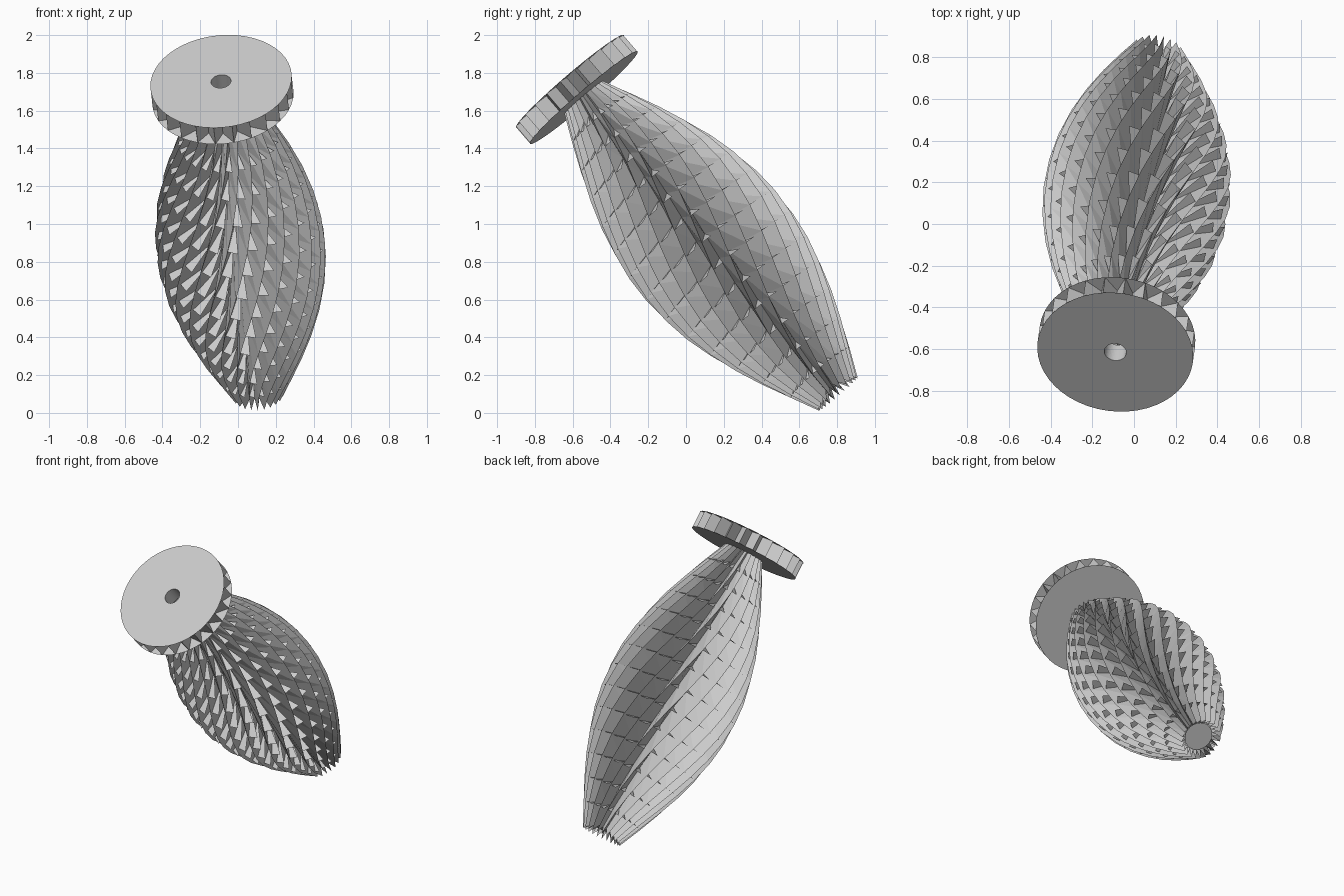
import bpy, bmesh
from math import sin, cos, pi, radians
from mathutils import Vector, Matrix

cube = bpy.data.objects.get("Cube")
if cube:
    bpy.data.objects.remove(cube, do_unlink=True)

BLADES = 24
STEPS = 14
LENGTH = 2.19
THICK = 0.114
TWIST = radians(-85)
axis = Vector((-0.09, -0.65, 0.757)).normalized()
PLACE = Matrix.Translation((-0.09, -0.615, 1.755)) @ axis.to_track_quat('Z', 'Y').to_matrix().to_4x4()


def add_ring(bm, points):
    return [bm.verts.new((r * cos(a), r * sin(a), z)) for r, a, z in points]


def bridge(bm, upper, lower):
    n = len(upper)
    for i in range(n):
        k = (i + 1) % n
        bm.faces.new((upper[i], lower[i], lower[k]))
        bm.faces.new((upper[i], lower[k], upper[k]))


def finish(bm, name):
    bmesh.ops.recalc_face_normals(bm, faces=bm.faces)
    bmesh.ops.dissolve_limit(bm, angle_limit=0.001, verts=bm.verts, edges=bm.edges)
    mesh = bpy.data.meshes.new(name)
    bm.to_mesh(mesh)
    bm.free()
    obj = bpy.data.objects.new(name, mesh)
    obj.matrix_world = PLACE
    bpy.context.collection.objects.link(obj)


# Twisted body with deep blades, jagged at the lower end
bm = bmesh.new()
rings = []
for j in range(STEPS + 1):
    u = j / STEPS
    z = -THICK - u * (LENGTH - THICK)
    bulge = sin(pi * u)
    root_z = z + 0.05 * min(1, j)
    pts = []
    for i in range(BLADES):
        a = 2 * pi * i / BLADES + u * TWIST
        pts += [(0.135 + 0.315 * bulge, a, z), (0.095 + 0.135 * bulge, a + pi / BLADES, root_z)]
    rings.append(add_ring(bm, pts))
for a, b in zip(rings, rings[1:]):
    bridge(bm, a, b)
bm.faces.new(rings[-1][1::2])
barb_corners = [[v.co.copy() for v in ring] for ring in rings[1:-1]]
finish(bm, "bladed_body")

# Rows of small barbs standing in the grooves
bm = bmesh.new()
for ring in barb_corners:
    for i in range(0, len(ring), 2):
        tip, root, following = ring[i], ring[i + 1], ring[(i + 2) % len(ring)]
        corners = (tip.lerp(root, 0.1), root, tip.lerp(following, 0.55))
        bm.faces.new([bm.verts.new(c) for c in corners])
finish(bm, "groove_barbs")

# Round plates joined through a central hole
bm = bmesh.new()
N = BLADES * 2
step = 2 * pi / N
outline = [(r, z) for r, z in ((0.376, 0), (0.053, 0), (0.053, -THICK), (0.376, -THICK))]
loops = [add_ring(bm, [(r, i * step, z) for i in range(N)]) for r, z in outline]
for a, b in zip(loops, loops[1:]):
    bridge(bm, a, b)
finish(bm, "disc_plates")

# Notched rim between the plates
bm = bmesh.new()
rims = []
for z in (0, -THICK):
    pts = []
    for i in range(BLADES):
        a = 2 * pi * i / BLADES
        pts += [(0.376, a, z), (0.29, a + 0.8 * step, z)]
    rims.append(add_ring(bm, pts))
bridge(bm, *rims)
finish(bm, "notched_rim")
